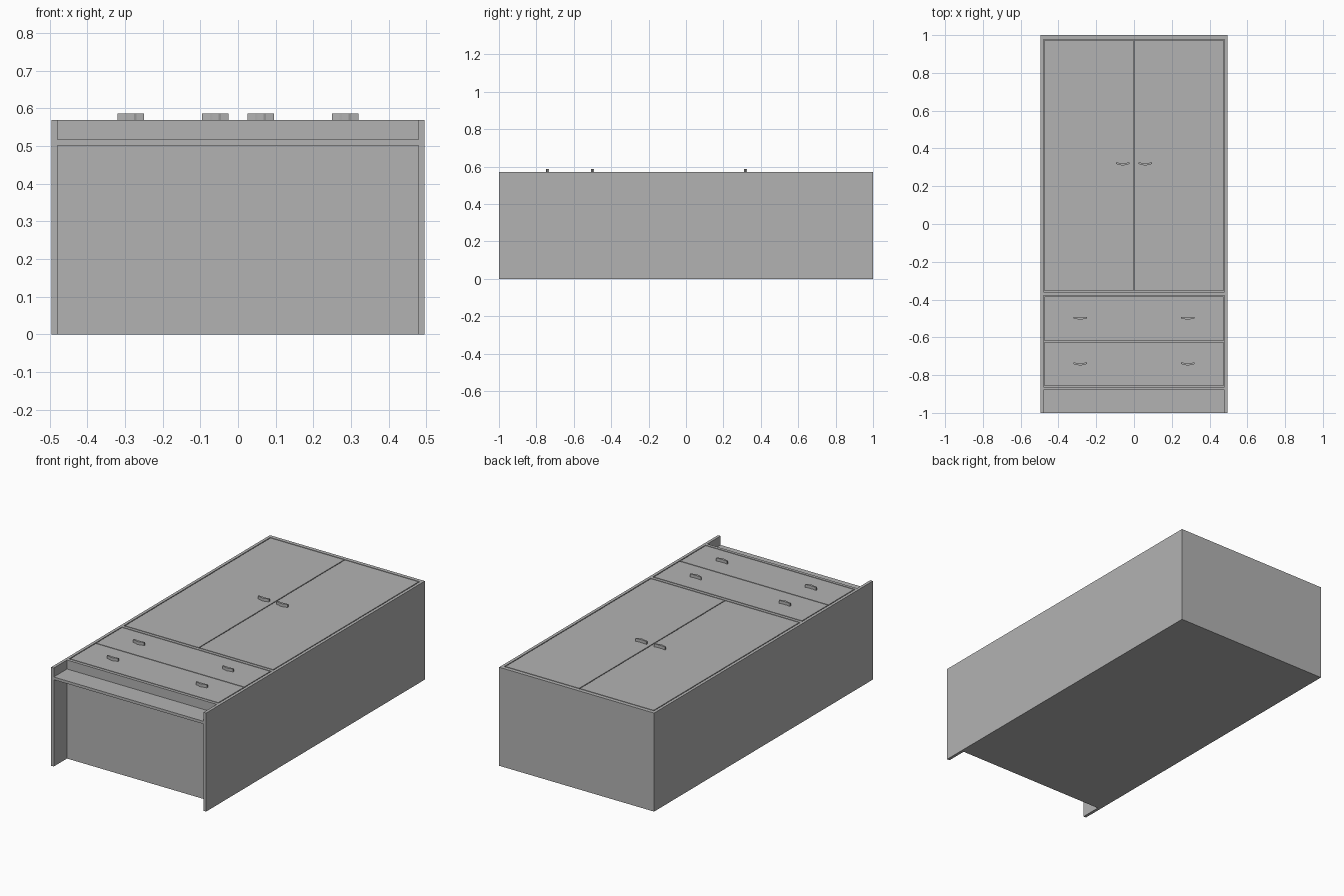
import bpy
import bmesh

if "Cube" in bpy.data.objects:
    bpy.data.objects.remove(bpy.data.objects["Cube"], do_unlink=True)

grey = bpy.data.materials.new("plain grey")
grey.use_nodes = True
grey.diffuse_color = (0.45, 0.45, 0.45, 1)
grey.node_tree.nodes["Principled BSDF"].inputs["Base Color"].default_value = (0.45, 0.45, 0.45, 1)


def prism(name, outline, z0, z1):
    """Extrude a plan outline from z0 up to z1."""
    bm = bmesh.new()
    face = bm.faces.new([bm.verts.new((x, y, z0)) for x, y in outline])
    up = bmesh.ops.extrude_face_region(bm, geom=[face])["geom"]
    verts = [v for v in up if isinstance(v, bmesh.types.BMVert)]
    bmesh.ops.translate(bm, verts=verts, vec=(0, 0, z1 - z0))
    bmesh.ops.recalc_face_normals(bm, faces=bm.faces)
    mesh = bpy.data.meshes.new(name)
    bm.to_mesh(mesh)
    bm.free()
    mesh.materials.append(grey)
    obj = bpy.data.objects.new(name, mesh)
    bpy.context.collection.objects.link(obj)
    return obj


def panel(name, x0, x1, y0, y1, z0, z1):
    return prism(name, [(x0, y0), (x1, y0), (x1, y1), (x0, y1)], z0, z1)


W, IN, TOP = 0.496, 0.479, 0.57   # outer and inner half width, front surface
BOARD = 0.017
GAP = 0.005

# Carcass: two sides and the top board in one U-shaped frame
prism("carcass_frame",
      [(-W, -1), (-IN, -1), (-IN, 1 - BOARD - GAP), (IN, 1 - BOARD - GAP),
       (IN, -1), (W, -1), (W, 1), (-W, 1)], 0, TOP)

# Inner boards
panel("bottom_board", -IN, IN, -0.879, -0.862, 0, TOP)
panel("middle_board", -IN, IN, -0.378, -0.361, BOARD, TOP)
panel("back_board", -IN, IN, -0.862, 1 - BOARD - GAP, 0, BOARD)
panel("plinth", -IN, IN, -1, -0.879, 0.502, 0.518)

# Doors, one each side of the centre gap
edge = IN - GAP
door_y = (-0.361 + GAP, 0.978 - GAP)
panel("right_door", -edge, -GAP / 2, *door_y, TOP - BOARD, TOP)
panel("left_door", GAP / 2, edge, *door_y, TOP - BOARD, TOP)

# Drawer fronts
panel("upper_drawer", -edge, edge, -0.622 + GAP / 2, -0.378 - GAP, TOP - BOARD, TOP)
panel("lower_drawer", -edge, edge, -0.862 + GAP, -0.622 - GAP / 2, TOP - BOARD, TOP)

# Bowed handles
half = [(0.008, -0.008), (0.015, -0.004), (0.035, -0.001), (0.035, 0.008), (0.014, 0.005)]
bow = half + [(-x, y) for x, y in reversed(half)]
for part, x, y in (("door", 0.06, 0.318), ("upper_drawer", 0.285, -0.5), ("lower_drawer", 0.285, -0.741)):
    for side, s in (("left", 1), ("right", -1)):
        prism(f"{part}_handle_{side}", [(s * x + px, y + py) for px, py in bow], TOP, TOP + BOARD)
